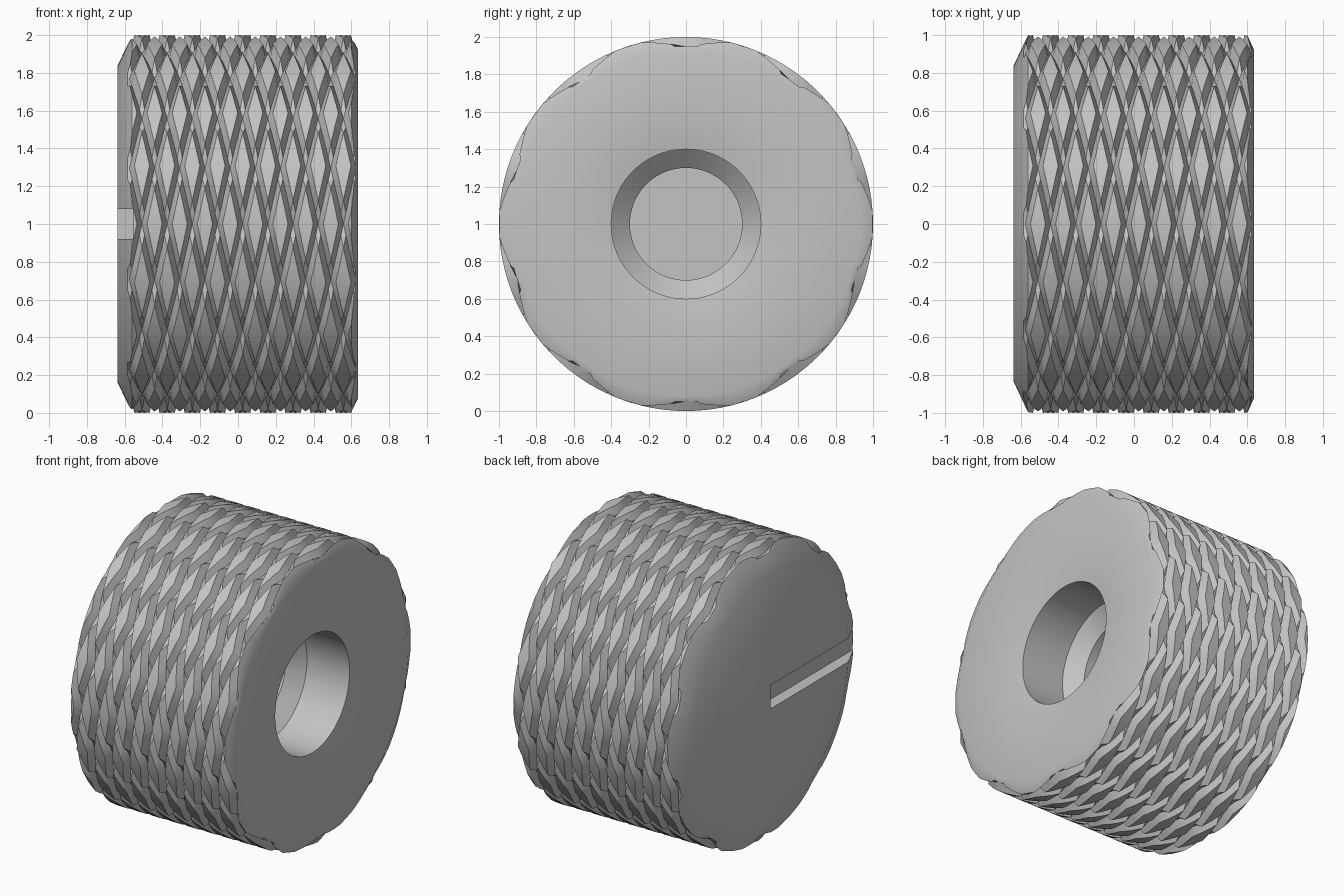
import bpy, bmesh, math

cube = bpy.data.objects.get("Cube")
if cube:
    bpy.data.objects.remove(cube, do_unlink=True)

steel = bpy.data.materials.new("grey_steel")
steel.use_nodes = True
GREY = (0.55, 0.55, 0.55, 1)
steel.diffuse_color = GREY
steel.node_tree.nodes["Principled BSDF"].inputs["Base Color"].default_value = GREY


def finish(bm, name):
    bmesh.ops.recalc_face_normals(bm, faces=bm.faces)
    mesh = bpy.data.meshes.new(name)
    bm.to_mesh(mesh)
    bm.free()
    mesh.materials.append(steel)
    obj = bpy.data.objects.new(name, mesh)
    bpy.context.collection.objects.link(obj)
    return obj


def lathe(name, profile, steps):
    """Spin (x, radius) points around the x axis."""
    bm = bmesh.new()
    verts = [bm.verts.new((x, 0, r)) for x, r in profile]
    edges = [bm.edges.new(pair) for pair in zip(verts, verts[1:])]
    bmesh.ops.spin(bm, geom=verts + edges, cent=(0, 0, 0), axis=(1, 0, 0),
                   angle=2 * math.pi, steps=steps, use_merge=True)
    bmesh.ops.remove_doubles(bm, verts=bm.verts, dist=1e-5)
    return finish(bm, name)


def knurl_sleeve(name, cells, pitch, offset, depth, groove, reach):
    """Diamond lands between two crossing families of helical V grooves."""
    bm = bmesh.new()
    fractions = (0, groove, 0.4, 0.6, 1 - groove)
    n = len(fractions)
    around = cells * n
    verts = {}

    def vert(i, j):
        turn = i // around
        i, j = i - turn * around, j - turn * around
        if (i, j) not in verts:
            u = i // n + fractions[i % n]
            v = j // n + fractions[j % n]
            angle = math.pi / cells * (u + v)
            x = offset + pitch / 2 * (u - v)
            r = 1 - depth if i % n == 0 or j % n == 0 else 1
            verts[i, j] = bm.verts.new((x, r * math.cos(angle), r * math.sin(angle)))
        return verts[i, j]

    span = round(reach / (pitch / 2) * n)
    for i in range(around):
        for j in range(i - span, i + span):
            bm.faces.new([vert(i, j), vert(i + 1, j), vert(i + 1, j + 1), vert(i, j + 1)])
    # Close both ends with a fan to the axis
    rim = [e for e in bm.edges if e.is_boundary]
    tips = {s: bm.verts.new((s * (reach + 0.2), 0, 0)) for s in (-1, 1)}
    for e in rim:
        side = 1 if e.verts[0].co.x > 0 else -1
        bm.faces.new([e.verts[0], e.verts[1], tips[side]])
    return finish(bm, name)


def cut(target, cutter, operation):
    mod = target.modifiers.new(cutter.name, "BOOLEAN")
    mod.object, mod.operation, mod.solver = cutter, operation, "EXACT"
    bpy.ops.object.select_all(action="DESELECT")
    bpy.context.view_layer.objects.active = target
    target.select_set(True)
    bpy.ops.object.modifier_apply(modifier=mod.name)
    bpy.data.objects.remove(cutter, do_unlink=True)


# Chamfered blank: dished right end with a stepped, countersunk bore
knob = lathe("knurled_knob", [
    (-0.637, 0), (-0.637, 0.84), (-0.537, 1.05), (0.577, 1.05), (0.634, 0.925),
    (0.56, 0.4), (0.24, 0.4), (0.15, 0.3), (-0.2, 0.3), (-0.2, 0)], 80)

# Pointer slot from the middle of the left end to its front rim
bm = bmesh.new()
bmesh.ops.create_cube(bm, size=1)
for v in bm.verts:
    v.co = (-0.637 + 0.16 * v.co.x, -0.6 + 1.2 * v.co.y, 0.16 * v.co.z)
cut(knob, finish(bm, "slot_cutter"), "DIFFERENCE")

# Diamond grip
cut(knob, knurl_sleeve("knurl_sleeve", 10, 0.1333, -0.1085, 0.05, 0.2, 0.8), "INTERSECT")

knob.location.z = 1
bpy.ops.object.select_all(action="DESELECT")
knob.select_set(True)
bpy.context.view_layer.objects.active = knob
bpy.ops.object.shade_smooth_by_angle(angle=math.radians(36))
